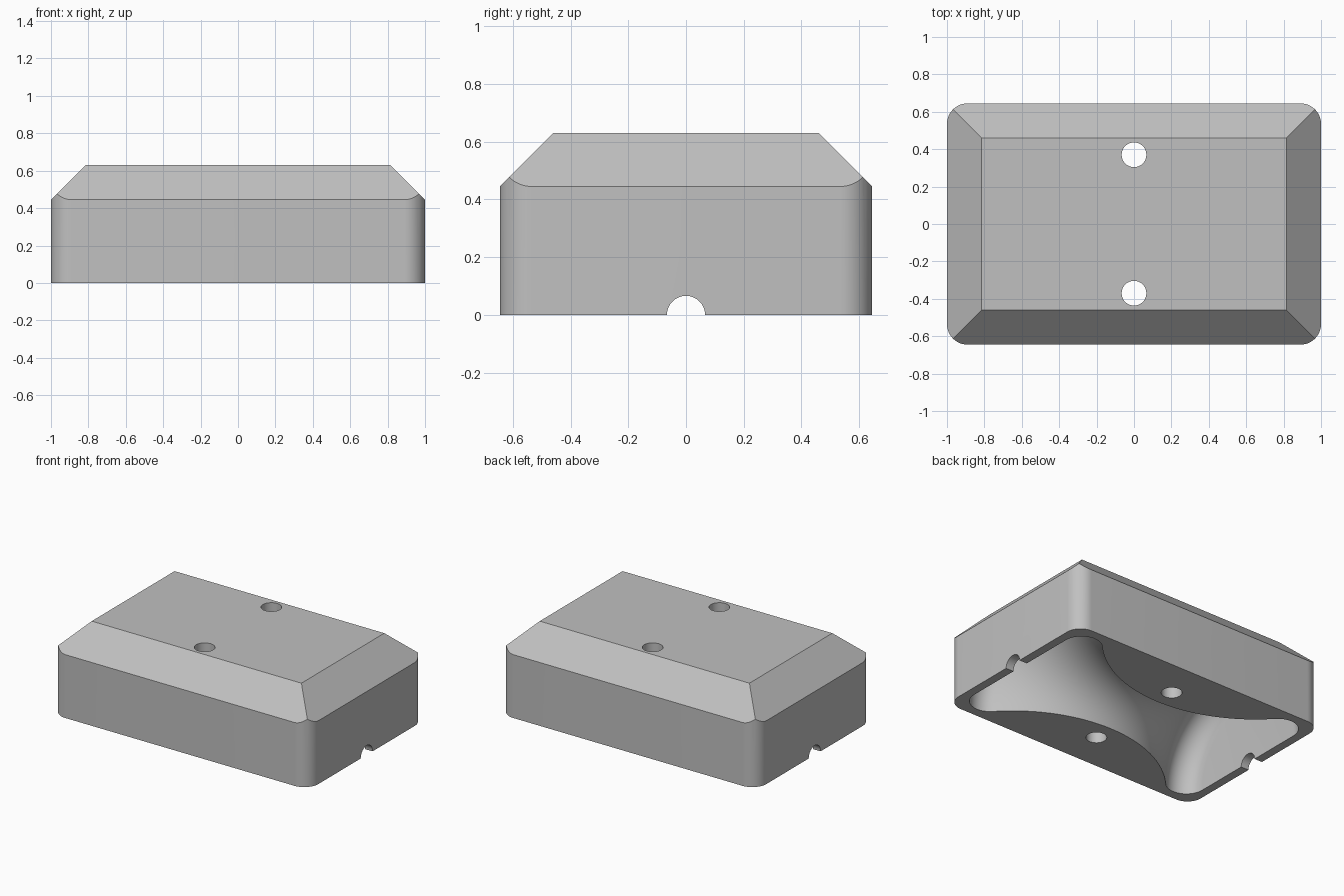
import bpy, bmesh
from math import pi, sin, cos, atan2, asin, sqrt, radians
from mathutils import Matrix

old = bpy.data.objects.get("Cube")
if old:
    bpy.data.objects.remove(old, do_unlink=True)

LENGTH, WIDTH, HEIGHT, CHAMFER = 2.0, 1.29, 0.63, 0.185
CORNER = 0.11

grey = bpy.data.materials.new("plain grey")
grey.use_nodes = True
grey.diffuse_color = (0.53, 0.53, 0.53, 1)
grey.node_tree.nodes["Principled BSDF"].inputs["Base Color"].default_value = grey.diffuse_color


def make_object(name, bm):
    bmesh.ops.recalc_face_normals(bm, faces=bm.faces)
    mesh = bpy.data.meshes.new(name)
    bm.to_mesh(mesh)
    bm.free()
    mesh.materials.append(grey)
    obj = bpy.data.objects.new(name, mesh)
    bpy.context.collection.objects.link(obj)
    return obj


def cylinder(name, radius, depth, matrix):
    bm = bmesh.new()
    bmesh.ops.create_cone(bm, cap_ends=True, segments=48, radius1=radius,
                          radius2=radius, depth=depth, matrix=matrix)
    return make_object(name, bm)


def cut(target, tool, operation="DIFFERENCE"):
    mod = target.modifiers.new(tool.name, "BOOLEAN")
    mod.operation, mod.object, mod.solver = operation, tool, "EXACT"
    bpy.ops.object.select_all(action="DESELECT")
    target.select_set(True)
    bpy.context.view_layer.objects.active = target
    bpy.ops.object.modifier_apply(modifier=mod.name)
    bpy.data.objects.remove(tool, do_unlink=True)


# Block with rounded upright corners
bm = bmesh.new()
bmesh.ops.create_cube(bm, matrix=Matrix.Translation((0, 0, 0.5)) @ Matrix.Diagonal((LENGTH, WIDTH, 1, 1)))
upright = [e for e in bm.edges if abs(e.verts[0].co.z - e.verts[1].co.z) > 0.5]
bmesh.ops.bevel(bm, geom=upright, offset=CORNER, segments=12, profile=0.5, affect="EDGES")
body = make_object("housing_block", bm)

# Hipped envelope that trims the top with mitred 45 degree slopes
bm = bmesh.new()
rings = []
for z in (-0.1, HEIGHT):
    hx = LENGTH / 2 - CHAMFER + HEIGHT - z
    hy = WIDTH / 2 - CHAMFER + HEIGHT - z
    rings.append([bm.verts.new((sx * hx, sy * hy, z))
                  for sx, sy in ((-1, -1), (1, -1), (1, 1), (-1, 1))])
for ring in rings:
    bm.faces.new(ring)
for i in range(4):
    j = (i + 1) % 4
    bm.faces.new((rings[0][i], rings[0][j], rings[1][j], rings[1][i]))
cut(body, make_object("hip_envelope", bm), "INTERSECT")

# Waisted hollow, turned around the long axis: waist arc, end fillet, flat end
WAIST, ARC, FILLET, END = 0.225, 0.97, 0.13, 0.94
arc_y, fil_x = WAIST + ARC, END - FILLET
fil_y = arc_y - sqrt((ARC + FILLET) ** 2 - fil_x ** 2)
sweep = asin(fil_x / (ARC + FILLET))
half = [(ARC * sin(sweep * i / 20), arc_y - ARC * cos(sweep * i / 20)) for i in range(21)]
start = atan2(arc_y - fil_y, -fil_x)
half += [(fil_x + FILLET * cos(start * (1 - i / 14)),
          fil_y + FILLET * sin(start * (1 - i / 14))) for i in range(1, 15)]
profile = [(-x, r) for x, r in half[:0:-1]] + half

SIDES = 96
bm = bmesh.new()
loops = []
for x, r in profile:
    loops.append([bm.verts.new((x, r * cos(2 * pi * (k + 0.5) / SIDES), r * sin(2 * pi * (k + 0.5) / SIDES)))
                  for k in range(SIDES)])
for a, b in zip(loops, loops[1:]):
    for k in range(SIDES):
        n = (k + 1) % SIDES
        bm.faces.new((a[k], a[n], b[n], b[k]))
bm.faces.new(loops[0])
bm.faces.new(loops[-1])
cut(body, make_object("hollow_cutter", bm))

# Two screw holes through the posts
for y in (-0.37, 0.37):
    cut(body, cylinder("screw_hole_cutter", 0.066, 3, Matrix.Translation((0, y, 0))))

# Half-round cable notches in both end walls
cut(body, cylinder("cable_notch_cutter", 0.066, 3,
                   Matrix.Rotation(pi / 2, 4, "Y") @ Matrix.Rotation(pi / 48, 4, "Z")))

body.name = body.data.name = "housing"
body.data.materials.clear()
body.data.materials.append(grey)
for face in body.data.polygons:
    face.material_index = 0
bpy.ops.object.select_all(action="DESELECT")
body.select_set(True)
bpy.context.view_layer.objects.active = body
bpy.ops.object.shade_smooth_by_angle(angle=radians(25))
